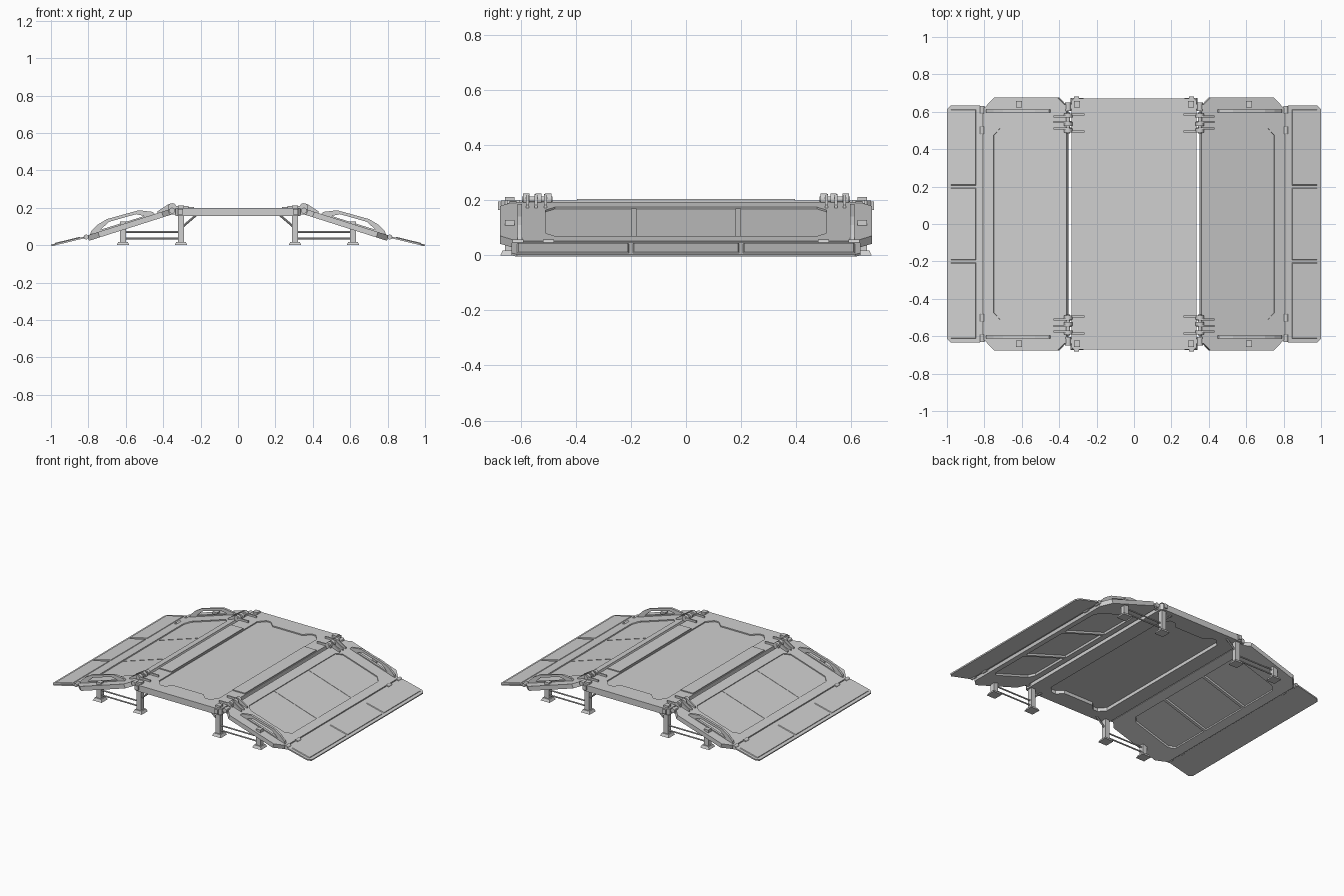
import bpy, bmesh, math
from mathutils import Matrix, Vector

if "Cube" in bpy.data.objects:
    bpy.data.objects.remove(bpy.data.objects["Cube"])

GREY = (0.63, 0.63, 0.63, 1)
metal = bpy.data.materials.new("painted grey metal")
metal.use_nodes = True
metal.diffuse_color = GREY
metal.node_tree.nodes["Principled BSDF"].inputs["Base Color"].default_value = GREY

# Frame of the sloping ramp: local x runs down the slope, local z is its normal
SLOPE = math.atan(0.318)
RAMP = Matrix.Translation((0.36, 0, 0.194)) @ Matrix.Rotation(SLOPE, 4, 'Y')
FLAP = Matrix.Translation((0.815, 0, 0.048)) @ Matrix.Rotation(0.237, 4, 'Y')
UPRIGHT = Matrix.Rotation(math.pi / 2, 4, 'X')
FLAT = Matrix()


def finish(name, mesh, mirror="", smooth=False):
    mesh.name = name
    mesh.materials.clear()
    mesh.materials.append(metal)
    ob = bpy.data.objects.new(name, mesh)
    bpy.context.collection.objects.link(ob)
    if mirror:
        mod = ob.modifiers.new("Mirror", 'MIRROR')
        mod.use_axis = ("x" in mirror, "y" in mirror, False)
        mod.use_mirror_merge = False
    if smooth:
        bpy.ops.object.select_all(action='DESELECT')
        ob.select_set(True)
        bpy.context.view_layer.objects.active = ob
        bpy.ops.object.shade_smooth_by_angle(angle=math.radians(35))
    return ob


def plate(name, outlines, low, high, frame=FLAT, mirror=""):
    """Flat slab; outlines after the first are holes."""
    curve = bpy.data.curves.new(name, 'CURVE')
    curve.dimensions = '2D'
    curve.fill_mode = 'BOTH'
    curve.extrude = (high - low) / 2
    for pts in outlines:
        spline = curve.splines.new('POLY')
        spline.points.add(len(pts) - 1)
        for p, (x, y) in zip(spline.points, pts):
            p.co = (x, y, 0, 1)
        spline.use_cyclic_u = True
    temp = bpy.data.objects.new("temp", curve)
    bpy.context.collection.objects.link(temp)
    graph = bpy.context.evaluated_depsgraph_get()
    mesh = bpy.data.meshes.new_from_object(temp.evaluated_get(graph))
    bpy.data.objects.remove(temp)
    bm = bmesh.new()
    bm.from_mesh(mesh)
    bmesh.ops.remove_doubles(bm, verts=bm.verts, dist=0.0001)
    bmesh.ops.recalc_face_normals(bm, faces=bm.faces)
    for f in bm.faces:
        f.smooth = False
    bm.to_mesh(mesh)
    bm.free()
    mesh.transform(frame @ Matrix.Translation((0, 0, (low + high) / 2)))
    return finish(name, mesh, mirror)


def box(name, x, y, z, frame=FLAT, mirror="xy", top=1.0):
    """Box between limits; top scales the upper face."""
    bm = bmesh.new()
    bmesh.ops.create_cube(bm, size=1)
    for v in bm.verts:
        k = top if v.co.z > 0 else 1
        v.co = Vector([(a + b) / 2 + c * (b - a) * s for (a, b), c, s
                       in zip((x, y, z), v.co, (k, k, 1))])
    bm.transform(frame)
    mesh = bpy.data.meshes.new(name)
    bm.to_mesh(mesh)
    bm.free()
    return finish(name, mesh, mirror)


def rod(name, a, b, radius, sides=12, mirror="xy"):
    a, b = Vector(a), Vector(b)
    bm = bmesh.new()
    bmesh.ops.create_cone(bm, cap_ends=True, segments=sides, radius1=radius,
                          radius2=radius, depth=(b - a).length)
    turn = (b - a).to_track_quat('Z', 'Y').to_matrix().to_4x4()
    bm.transform(Matrix.Translation((a + b) / 2) @ turn)
    mesh = bpy.data.meshes.new(name)
    bm.to_mesh(mesh)
    bm.free()
    return finish(name, mesh, mirror, smooth=True)


def chamfered(x0, x1, y, c0, c1, slant=1.0):
    """Rectangle with cut corners, c0 at the x0 end and c1 at the x1 end."""
    half = [(x0, y - c0 * slant), (x0 + c0, y), (x1 - c1, y), (x1, y - c1 * slant)]
    return half + [(px, -py) for px, py in reversed(half)]


# Central deck: frame with a notched opening and a thin sunken panel
quarter = [(0.23, 0.54), (0.19, 0.585), (0.155, 0.585), (0.115, 0.545)]
upper = quarter + [(-x, y) for x, y in reversed(quarter)]
opening = upper + [(-x, -y) for x, y in upper]
plate("deck_frame", [chamfered(-0.335, 0.335, 0.672, 0.015, 0.015), opening], 0.155, 0.198)
plate("deck_panel", [opening], 0.178, 0.19)
box("deck_side_strip", (0.235, 0.33), (-0.395, 0.395), (0.19, 0.205), mirror="x")
box("deck_edge_bolt", (0.295, 0.32), (0.67, 0.682), (0.165, 0.195))

# Sloping ramps: frame, sunken panel and cross ribs
ramp_hole = chamfered(0.063, 0.41, 0.51, 0.035, 0.035)
plate("ramp_frame", [chamfered(0, 0.468, 0.675, 0.05, 0.06), ramp_hole],
      -0.03, 0, RAMP, "x")
plate("ramp_panel", [ramp_hole], -0.016, -0.007, RAMP, "x")
box("ramp_rib", (0.063, 0.41), (0.18, 0.2), (-0.03, -0.005), RAMP)

# Carrying handles standing along the ramp ends
handle = [(0.795, 0.045), (0.785, 0.075), (0.75, 0.11), (0.70, 0.14), (0.53, 0.187),
          (0.455, 0.178), (0.44, 0.16)]
grip = [(0.735, 0.083), (0.69, 0.125), (0.545, 0.166), (0.50, 0.156)]
plate("ramp_handle", [handle, grip], -0.612, -0.596, UPRIGHT, "xy")

# Tip flaps that reach the ground, with a faint raised tread
plate("tip_flap", [chamfered(0, 0.19, 0.633, 0.012, 0.02)], -0.009, 0, FLAP, "x")
for y0, y1, m in ((-0.195, 0.195, "x"), (0.205, 0.615, "xy")):
    box("flap_tread", (0.03, 0.17), (y0, y1), (-0.002, 0.004), FLAP, m, top=0.97)

# Hinges between ramp and flap
rod("flap_hinge_rod", (0.812, -0.63, 0.043), (0.812, 0.63, 0.043), 0.006, mirror="x")
for y in (0.5, 0.61):
    rod("flap_hinge_knuckle", (0.812, y - 0.02, 0.044), (0.812, y + 0.02, 0.044), 0.013)

# Hinges between deck and ramp: pin, ramp arms and deck arms
HX, HZ = 0.352, 0.203
rod("deck_hinge_pin", (HX, 0.485, HZ), (HX, 0.595, HZ), 0.011)
for y in (0.5, 0.535, 0.58):
    rod("deck_hinge_knuckle", (HX, y - 0.011, HZ), (HX, y + 0.011, HZ), 0.022)
for y in (0.51, 0.545, 0.575):
    arm = [(0.33, 0.19), (0.345, 0.222), (0.37, 0.22), (0.43, 0.182), (0.43, 0.165)]
    plate("ramp_hinge_arm", [arm], -y - 0.005, -y + 0.005, UPRIGHT, "xy")
for y in (0.495, 0.585):
    box("deck_hinge_arm", (0.265, 0.36), (y - 0.005, y + 0.005), (0.195, 0.211))

# Corner stops beside the hinges
rod("corner_stop", (0.352, 0.605, 0.185), (0.352, 0.65, 0.185), 0.016)
box("corner_stop_base", (0.32, 0.372), (0.615, 0.64), (0.165, 0.195))

# Legs with feet, passing through the plates to form small top caps
LY = 0.64
for label, x, top in (("inner", 0.305, 0.212), ("outer", 0.615, 0.128)):
    box(label + "_leg", (x - 0.017, x + 0.017), (LY - 0.017, LY + 0.017), (0.01, top))
    box(label + "_foot", (x - 0.034, x + 0.034), (LY - 0.034, LY + 0.034),
        (0, 0.018), top=0.75)

# Rails between legs and the diagonal brace under the deck
for z in (0.036, 0.07):
    rod("leg_rail", (0.305, LY, z), (0.615, LY, z), 0.005, 8)
rod("deck_brace", (0.295, LY, 0.1), (0.225, LY, 0.16), 0.006, 8)
